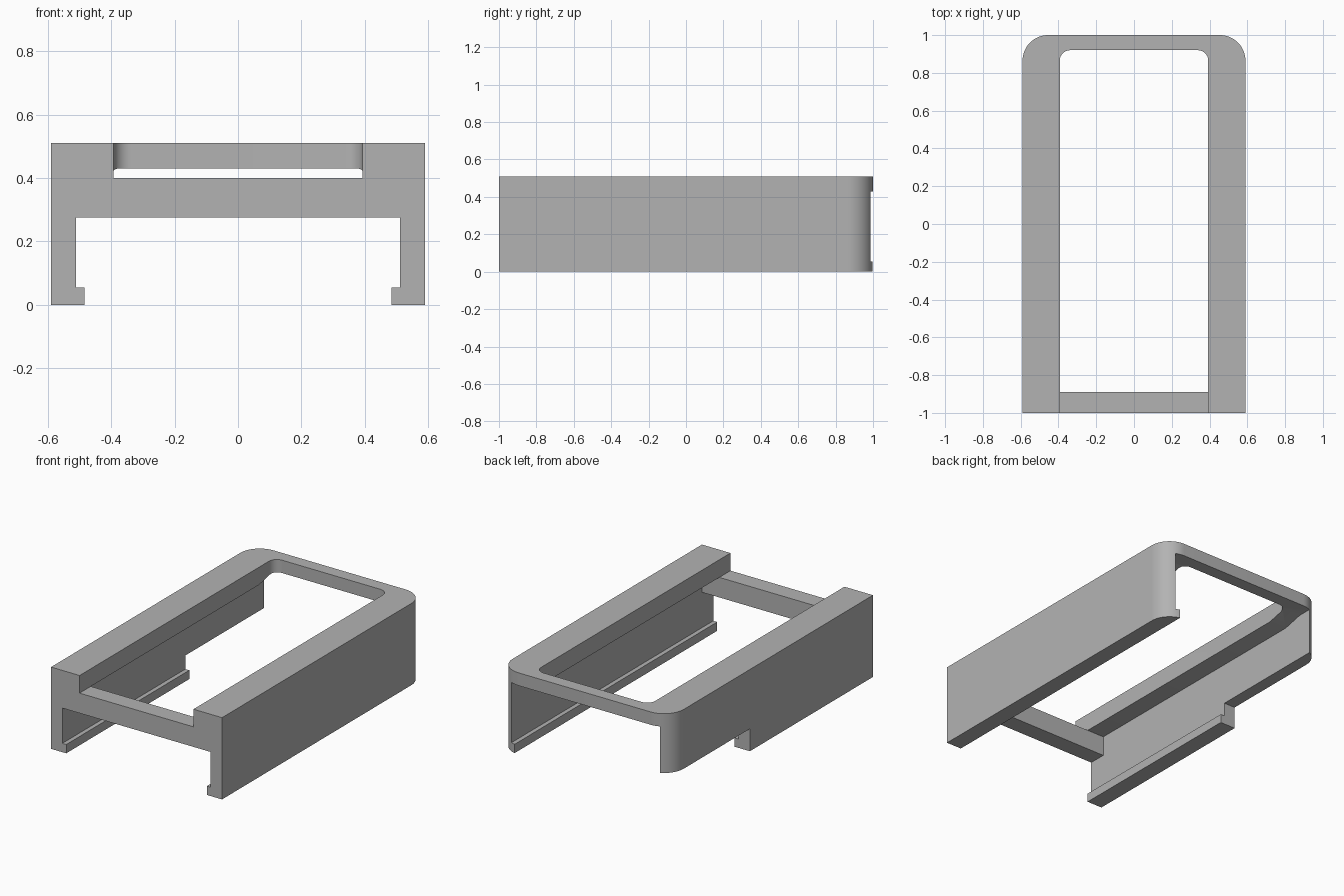
import bpy
import bmesh
import math
from mathutils import Vector

cube = bpy.data.objects.get("Cube")
if cube:
    bpy.data.objects.remove(cube, do_unlink=True)

HALF_W, WALL_IN, LIP_IN, RAIL_IN = 0.59, 0.512, 0.485, 0.393
HEIGHT, LIP_TOP, RAIL_BOTTOM, REAR_BOTTOM = 0.51, 0.055, 0.40, 0.43

grey = bpy.data.materials.new("plain grey")
grey.use_nodes = True
grey.diffuse_color = (0.45, 0.45, 0.45, 1)
grey.node_tree.nodes["Principled BSDF"].inputs["Base Color"].default_value = grey.diffuse_color


def prism(name, points, start, depth):
    """Extrude a closed outline of 3D points along a vector."""
    bm = bmesh.new()
    face = bm.faces.new([bm.verts.new(Vector(p) + Vector(start)) for p in points])
    moved = bmesh.ops.extrude_face_region(bm, geom=[face])["geom"]
    bmesh.ops.translate(bm, vec=depth, verts=[v for v in moved if isinstance(v, bmesh.types.BMVert)])
    bmesh.ops.recalc_face_normals(bm, faces=bm.faces)
    mesh = bpy.data.meshes.new(name)
    bm.to_mesh(mesh)
    bm.free()
    mesh.materials.append(grey)
    obj = bpy.data.objects.new(name, mesh)
    bpy.context.collection.objects.link(obj)
    return obj


def rounded_plan(half, front, rear, radius, steps=16):
    """Plan outline with square front corners and rounded rear corners."""
    points = [(-half, front, 0), (half, front, 0)]
    for side, first in ((1, 0), (-1, 90)):
        for i in range(steps + 1):
            a = math.radians(first + 90 * i / steps)
            points.append((side * (half - radius) + radius * math.cos(a),
                           rear - radius + radius * math.sin(a), 0))
    return points


def box(name, x0, x1, y0, y1, z0, z1):
    outline = [(x0, y0, z0), (x1, y0, z0), (x1, y1, z0), (x0, y1, z0)]
    return prism(name, outline, (0, 0, 0), (0, 0, z1 - z0))


# Main block with rounded rear corners
frame = prism("frame", rounded_plan(HALF_W, -1, 1, 0.135), (0, 0, 0), (0, 0, HEIGHT))

# Channel between the walls, rising by a ramp under the rear bar
channel = [(0, -1.1, LIP_TOP), (0, 1.1, LIP_TOP), (0, 1.1, REAR_BOTTOM),
           (0, 0.9, REAR_BOTTOM), (0, 0.77, RAIL_BOTTOM), (0, -1.1, RAIL_BOTTOM)]
cutters = [
    prism("channel_cutter", channel, (-WALL_IN, 0, 0), (2 * WALL_IN, 0, 0)),
    box("lip_slot_cutter", -LIP_IN, LIP_IN, -1.1, 1.1, -0.1, 0.2),
    prism("top_opening_cutter", rounded_plan(RAIL_IN, -1.1, 0.92, 0.055),
          (0, 0, 0.3), (0, 0, 0.4)),
    box("wall_notch_cutter", -0.7, -0.4, 0.213, 1.1, -0.2, 0.14),
]
for cutter in cutters:
    cutter.hide_render = True
    mod = frame.modifiers.new(cutter.name, "BOOLEAN")
    mod.operation = "DIFFERENCE"
    mod.solver = "EXACT"
    mod.object = cutter

bpy.ops.object.select_all(action="DESELECT")
bpy.context.view_layer.objects.active = frame
frame.select_set(True)
for mod in list(frame.modifiers):
    bpy.ops.object.modifier_apply(modifier=mod.name)
for cutter in cutters:
    bpy.data.objects.remove(cutter, do_unlink=True)
bpy.ops.object.shade_smooth_by_angle(angle=math.radians(25))

# Cross bar joining the walls at the front
box("front_bar", -WALL_IN, WALL_IN, -1, -0.89, 0.275, RAIL_BOTTOM)
